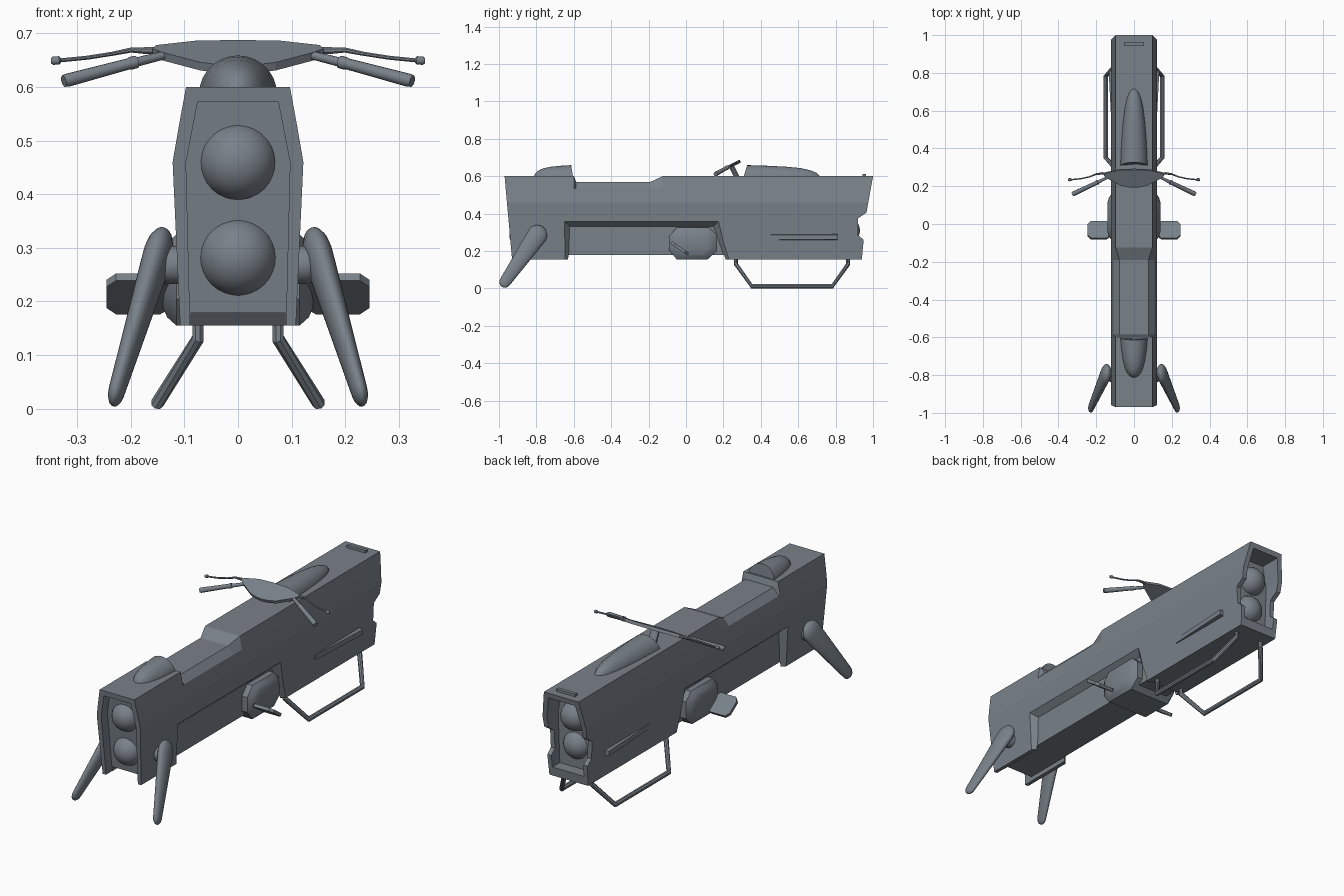
import bpy, bmesh, math
from mathutils import Vector, Matrix

if "Cube" in bpy.data.objects:
    bpy.data.objects.remove(bpy.data.objects["Cube"])

mat = bpy.data.materials.new("slate grey")
mat.diffuse_color = (0.19, 0.22, 0.25, 1)
mat.use_nodes = True
mat.node_tree.nodes["Principled BSDF"].inputs["Base Color"].default_value = mat.diffuse_color


def finish(name, bm, smooth=False, mirror=False):
    bmesh.ops.recalc_face_normals(bm, faces=bm.faces)
    me = bpy.data.meshes.new(name)
    bm.to_mesh(me)
    bm.free()
    me.materials.append(mat)
    ob = bpy.data.objects.new(name, me)
    bpy.context.collection.objects.link(ob)
    bpy.ops.object.select_all(action='DESELECT')
    ob.select_set(True)
    bpy.context.view_layer.objects.active = ob
    if smooth:
        bpy.ops.object.shade_smooth_by_angle(angle=math.radians(38))
    if mirror:
        ob.modifiers.new("mirror", 'MIRROR')
    return ob


def loft(name, rings, **kw):
    """Skin a list of equal-length point rings and cap both ends."""
    bm = bmesh.new()
    rs = [[bm.verts.new(p) for p in r] for r in rings]
    n = len(rs[0])
    for a, b in zip(rs, rs[1:]):
        for i in range(n):
            j = (i + 1) % n
            bm.faces.new((a[i], a[j], b[j], b[i]))
    bm.faces.new(rs[0])
    bm.faces.new(rs[-1])
    return finish(name, bm, **kw)


def tube(name, path, radii, ref, sides=12, flat=1.0, **kw):
    """Sweep an ellipse along a path; flat scales it along the ref axis."""
    pts = [Vector(p) for p in path]
    rings = []
    for i, p in enumerate(pts):
        d = (pts[min(i + 1, len(pts) - 1)] - pts[max(i - 1, 0)]).normalized()
        u = (Vector(ref) - d * d.dot(Vector(ref))).normalized()
        v = d.cross(u)
        ang = [2 * math.pi * (k + .5) / sides for k in range(sides)]
        rings.append([p + radii[i] * (flat * math.cos(a) * u + math.sin(a) * v) for a in ang])
    return loft(name, rings, **kw)


def prism_x(name, prof, x0, x1, **kw):
    return loft(name, [[(x, y, z) for y, z in prof] for x in (x0, x1)], **kw)


def boolean(ob, cutter, op='DIFFERENCE'):
    m = ob.modifiers.new("cut", 'BOOLEAN')
    m.operation, m.object, m.solver = op, cutter, 'EXACT'
    bpy.context.view_layer.objects.active = ob
    bpy.ops.object.modifier_apply(modifier=m.name)
    bpy.data.objects.remove(cutter)


# body: lofted cross-sections with a lowered, chamfered seat
def section(y, wt, zt):
    half = [(.108, .155), (.122, .46), (.109, .535), (wt, zt)]
    return [(x, y, z) for x, z in half] + [(-x, y, z) for x, z in reversed(half)]


FULL, SEAT = (.097, .6), (.077, .57)
body = loft("body", [section(-1.1, *FULL), section(-.598, *FULL), section(-.588, *SEAT),
                     section(-.19, *SEAT), section(-.125, *FULL), section(1.1, *FULL)])
# trim the ends to the side profile
boolean(body, prism_x("trim", [(-.932, .1), (-.93, .155), (-.97, .6), (-.978, .7), (1.015, .7), (1.0, .6),
                               (.965, .405), (.92, .375), (.92, .285), (.95, .26), (.94, .155), (.935, .1)],
                      -.3, .3), 'INTERSECT')


# front and rear lamp recesses
def recess(back, bottom):
    h = [(.088, bottom), (.097, .46), (.075, .573)]
    r = [(x, z) for x, z in h] + [(-x, z) for x, z in reversed(h)]
    out = -1.3 if back(0) < 0 else 1.3
    return loft("recess", [[(x, back(z), z) for x, z in r], [(x, out, z) for x, z in r]])


boolean(body, recess(lambda z: -.88 - (z - .155) * .09, .1))
boolean(body, recess(lambda z: .885, .2))
# open underside of the front half
boolean(body, prism_x("underside", [(-1.1, .178), (.228, .178), (.25, .1), (-1.1, .1)], -.088, .088))
# side recesses with sloping borders
for s in (1, -1):
    rings = []
    for x, g in ((.086, 0), (.15, .055)):
        rings.append([(s * x, -.63 - g, .1), (s * x, -.622 - g, .332 + g),
                      (s * x, .147 + g, .332 + g), (s * x, .23 + g, .1)])
    boolean(body, loft("side_cut", rings))

# round lamps
for name, y, z in (("front_upper_lamp", -.885, .461), ("front_lower_lamp", -.871, .283),
                   ("rear_upper_lamp", .88, .461), ("rear_lower_lamp", .857, .31)):
    bm = bmesh.new()
    bmesh.ops.create_uvsphere(bm, u_segments=32, v_segments=16, radius=.073,
                              matrix=Matrix.Translation((0, y, z)))
    finish(name, bm, smooth=True)


# bullet-shaped fairings on the deck
def fairing(name, y0, y1, lean):
    rings = []
    for s, w, h in ((0, 1, 1), (.1, .98, .995), (.3, .93, .96), (.55, .82, .89), (.75, .68, .78),
                    (.87, .53, .62), (.95, .34, .43), (.99, .15, .2), (1, .04, .05)):
        ring = []
        for k in range(28):
            a = 2 * math.pi * k / 28
            sh = lean * max(math.sin(a), 0) if s == 0 else 0
            ring.append((.073 * w * math.cos(a), y0 + (y1 - y0) * s + sh, .586 + .073 * h * math.sin(a)))
        rings.append(ring)
    loft(name, rings, smooth=True)


fairing("rear_fairing", .305, .72, .022)
fairing("front_fairing", -.602, -.815, -.012)

# rear marker bar
prism_x("marker_bar", [(.945, .595), (.945, .613), (.963, .613), (.963, .595)], -.052, .052)


# front legs: flattened tapering capsules on round hubs
a, b = Vector((.15, -.795, .285)), Vector((.226, -.968, .034))
d = (b - a).normalized()
path, rad = [], []
for t in (4, 20, 40, 65, 90):
    t = math.radians(t)
    path.append(a - d * .055 * math.cos(t))
    rad.append(.055 * math.sin(t))
for t in (90, 65, 40, 20, 4):
    t = math.radians(t)
    path.append(b + d * .031 * math.cos(t))
    rad.append(.031 * math.sin(t))
tube("front_legs", path, rad, (1, 0, 0), 20, .5, smooth=True, mirror=True)
tube("leg_hubs", [(.09, -.8, .268), (.12, -.8, .268), (.135, -.8, .268), (.148, -.8, .268), (.155, -.8, .268)],
     [.034, .036, .035, .028, .015], (0, 0, 1), 20, smooth=True, mirror=True)

# rear landing skids
tube("rear_skids", [(.075, .267, .17), (.075, .267, .13), (.15, .352, .011), (.15, .782, .011),
                    (.075, .867, .13), (.075, .867, .17)],
     [.011, .012, .0125, .0125, .012, .011], (1, 0, 0), 8, mirror=True)

# side wedge vents
loft("side_vents", [[(.1, y, .257), (x, y, .262), (x, y, .287), (.1, y, .292)]
                    for y, x in ((.455, .116), (.81, .134))], mirror=True)

# engine pod across the underside
pod = [(-.09, .205), (-.09, .28), (-.05, .325), (.125, .325), (.165, .287), (.165, .2), (.115, .155), (-.05, .155)]
rings = []
for x, f in ((-.14, .62), (-.132, .82), (-.115, 1), (.115, 1), (.132, .82), (.14, .62)):
    rings.append([(x, .037 + (y - .037) * f, .24 + (z - .24) * f) for y, z in pod])
loft("engine_pod", rings, smooth=True)

# tilted foot rests with clipped corners
slab = []
for n in (-.008, .008):
    ring = []
    for x, t in ((.12, -.03), (.145, -.055), (.228, -.055), (.245, -.035),
                 (.245, .035), (.228, .055), (.145, .055), (.12, .03)):
        ring.append((x, -.033 + t * .82 + n * .57, .214 - t * .57 + n * .82))
    slab.append(ring)
loft("foot_rests", slab, mirror=True)

# handlebar plate, tilted back
half = [(0, .287), (.08, .284), (.152, .268), (.16, .255), (.14, .24), (.07, .203), (.035, .195), (0, .192)]
outline = half + [(-x, y) for x, y in reversed(half[1:-1])]
loft("handlebar_plate", [[(x, y + o * .4, .688 + (y - .287) * .5 - o) for x, y in outline] for o in (0, .015)])
# steering stem
tube("steering_stem", [(0, .275, .59), (0, .24, .66)], [.014, .014], (1, 0, 0), 10, 1.6)
# bars, grips and levers
tube("bars", [(.14, .247, .659), (.2, .217, .644)], [.008, .009], (0, 0, 1), 12, smooth=True, mirror=True)
g0, g1 = Vector((.19, .222, .647)), Vector((.325, .158, .611))
tube("grips", [g0, g0.lerp(g1, .08), g0.lerp(g1, .1), g0.lerp(g1, .95), g1],
     [.012, .012, .0105, .0125, .011], (0, 0, 1), 14, smooth=True, mirror=True)
tube("levers", [(.14, .265, .668), (.17, .268, .668), (.2, .264, .669), (.235, .25, .662), (.28, .24, .655),
                (.33, .235, .65)],
     [.007, .007, .005, .004, .004, .004], (0, 0, 1), 8, smooth=True, mirror=True)
tube("lever_tips", [(.33, .235, .65), (.334, .235, .65), (.345, .234, .649), (.349, .234, .649)],
     [.004, .008, .008, .005], (0, 0, 1), 10, smooth=True, mirror=True)
